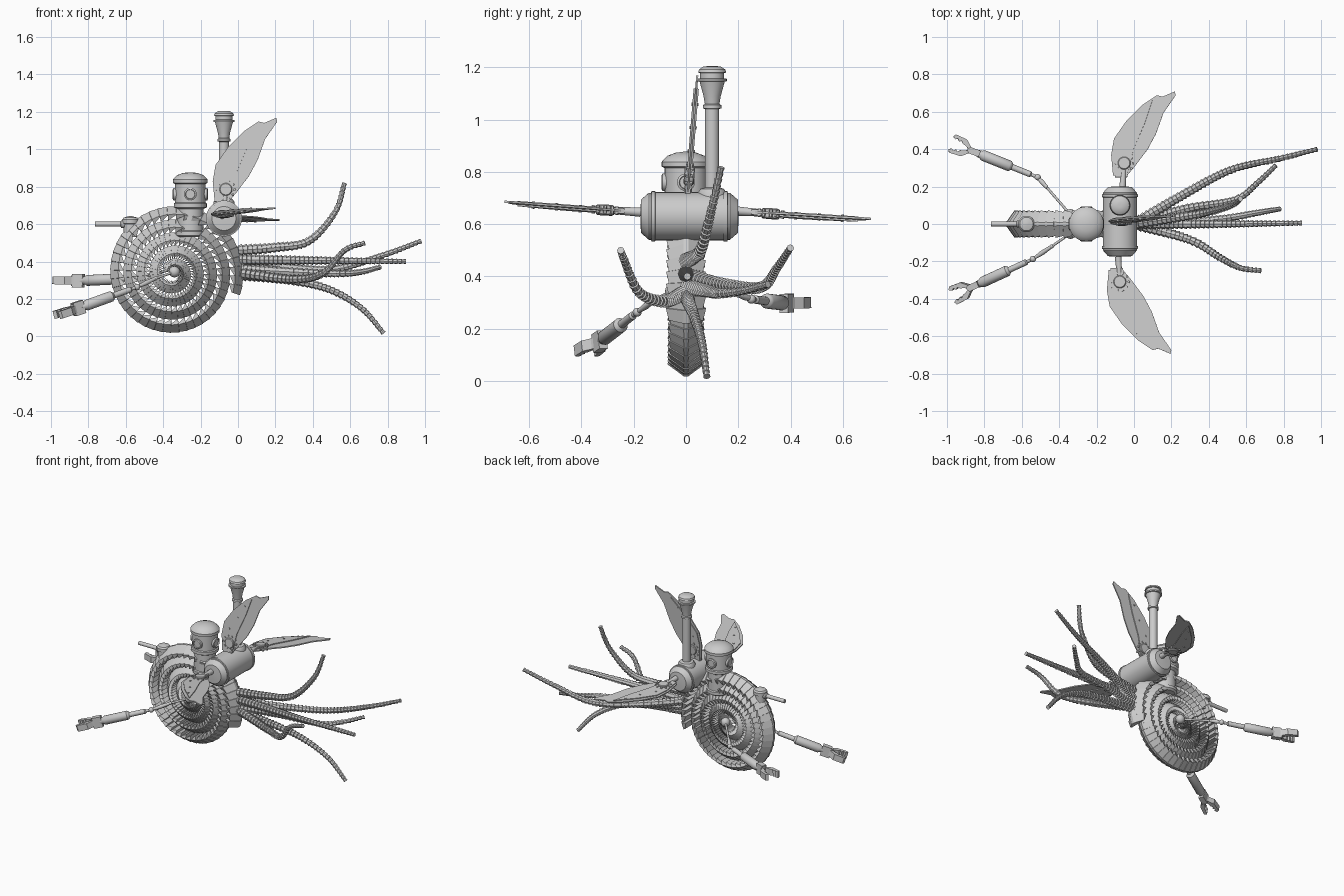
import bpy, bmesh, math
from mathutils import Vector, Matrix

if "Cube" in bpy.data.objects:
    bpy.data.objects.remove(bpy.data.objects["Cube"])

def finish(name, bm, smooth=False):
    bmesh.ops.recalc_face_normals(bm, faces=bm.faces)
    me = bpy.data.meshes.new(name)
    bm.to_mesh(me)
    bm.free()
    ob = bpy.data.objects.new(name, me)
    bpy.context.collection.objects.link(ob)
    if smooth:
        bpy.ops.object.select_all(action='DESELECT')
        ob.select_set(True)
        bpy.context.view_layer.objects.active = ob
        bpy.ops.object.shade_smooth_by_angle(angle=math.radians(35))
    return ob

def loft(name, rings, smooth=False):
    bm = bmesh.new()
    vs = [[bm.verts.new(p) for p in ring] for ring in rings]
    n = len(vs[0])
    for a, b in zip(vs, vs[1:]):
        for i in range(n):
            j = (i + 1) % n
            bm.faces.new((a[i], a[j], b[j], b[i]))
    bm.faces.new(vs[0])
    bm.faces.new(vs[-1])
    return finish(name, bm, smooth)

def circle(p, d, r, n):
    q = Vector(d).to_track_quat('Z', 'Y')
    return [Vector(p) + q @ Vector((r * math.cos(t), r * math.sin(t), 0))
            for t in (2 * math.pi * i / n for i in range(n))]

def lathe(name, profile, loc, axis=(0, 0, 1), n=32):
    axis = Vector(axis).normalized()
    return loft(name, [circle(Vector(loc) + axis * h, axis, r, n) for r, h in profile], True)

def rod(name, p, q, profile, n=16):
    """Lathe whose profile heights run 0..1 from p to q."""
    d = Vector(q) - Vector(p)
    return lathe(name, [(r, h * d.length) for r, h in profile], p, d, n)

def ball(name, loc, r):
    bm = bmesh.new()
    bmesh.ops.create_uvsphere(bm, u_segments=16, v_segments=10, radius=r,
                              matrix=Matrix.Translation(loc))
    return finish(name, bm, True)

def plate(name, pts, thick, origin, u, v):
    u, v = Vector(u).normalized(), Vector(v).normalized()
    w = u.cross(v).normalized() * thick / 2
    base = [Vector(origin) + u * a + v * b for a, b in pts]
    return loft(name, [[p - w for p in base], [p + w for p in base]])

def spline(pts, step):
    P = [Vector(p) for p in pts]
    P = [2 * P[0] - P[1]] + P + [2 * P[-1] - P[-2]]
    out = []
    for i in range(1, len(P) - 2):
        a, b, c, d = P[i - 1:i + 3]
        n = max(2, round((c - b).length / step))
        for k in range(n):
            t = k / n
            out.append(0.5 * (2 * b + (c - a) * t + (2 * a - 5 * b + 4 * c - d) * t * t
                              + (3 * b - a - 3 * c + d) * t ** 3))
    return out + [P[-2]]

# Coiled shell: keeled segments with a saw-tooth step between them
C, PER, TURNS, END = Vector((-0.345, 0, 0.34)), 44, 5, math.radians(-19)
rings = []
for s in range(PER // 2, PER * TURNS):
    for off, sec in ((0, ((0, .010), (.045, .077), (.074, .070))),
                     (.97, ((.003, .009), (.042, .066), (.050, .060)))):
        turn = (s + off) / PER
        ang = END + (TURNS - turn) * 2 * math.pi
        ro = 0.028 + 0.07 * turn
        k, wy = min(1, ro / 0.1), 0.45 + 0.55 * turn / TURNS
        e = Vector((math.cos(ang), 0, math.sin(ang)))
        half = [(d * k, y * wy) for d, y in sec]
        rings.append([C + e * (ro - d) + Vector((0, y, 0)) for d, y in half]
                     + [C + e * (ro - d) - Vector((0, y, 0)) for d, y in reversed(half)])
loft("coiled_shell", rings)

# Tentacles: ribbed tapering tubes
paths = [
    [(0, 0, .46), (.2, .03, .475), (.38, .06, .51), (.52, .10, .665), (.57, .135, .82)],
    [(0, 0, .40), (.27, .16, .365), (.52, .29, .36), (.78, .35, .435), (.98, .40, .51)],
    [(0, 0, .41), (.45, 0, .405), (.90, .005, .40)],
    [(0, 0, .33), (.28, .01, .30), (.49, .03, .25), (.66, .06, .15), (.78, .08, .015)],
    [(0, 0, .34), (.3, -.085, .305), (.46, -.18, .34), (.57, -.235, .46), (.68, -.25, .50)],
    [(0, 0, .36), (.27, .08, .345), (.54, .13, .335), (.66, .22, .345), (.76, .315, .37)],
]
for i, path in enumerate(paths):
    pts = spline(path, 0.024)
    rings = []
    for j in range(len(pts) - 1):
        d = pts[j + 1] - pts[j]
        r = 0.032 - 0.019 * j / len(pts)
        rings += [circle(pts[j], d, r * 0.75, 8), circle(pts[j] + d * 0.9, d, r, 8)]
    loft(f"tentacle_{i + 1}", rings)

# Turret with domed lid and portholes
T = (-0.255, 0, 0)
lathe("turret", [(.065, .53), (.078, .54), (.078, .56), (.07, .565), (.07, .68), (.088, .69),
                 (.088, .71), (.082, .715), (.082, .815), (.093, .82), (.093, .838), (.088, .845),
                 (.07, .862), (.04, .873), (.01, .877)], T)
for i in range(4):
    d = Vector((math.cos(i * math.pi / 2), math.sin(i * math.pi / 2), 0))
    lathe(f"porthole_{i + 1}", [(.034, .06), (.034, .09), (.026, .094), (.024, .086), (.01, .086)],
          Vector(T) + Vector((0, 0, .76)), d, 20)

# Boiler barrel lying across, with bands
B = (-0.075, 0.013, 0.63)
half = [(.097, 0), (.092, .001), (.092, .13), (.096, .131), (.096, .145), (.09, .147), (.09, .155),
        (.064, .185), (.02, .188)][1:]
lathe("boiler", [(r, -h) for r, h in reversed(half)] + half, B, (0, 1, 0), 40)

# Chimney
lathe("chimney", [(.055, .69), (.055, .72), (.045, .735), (.027, .74), (.027, 1.04), (.035, 1.043),
                  (.035, 1.055), (.028, 1.06), (.033, 1.09), (.048, 1.145), (.056, 1.147),
                  (.056, 1.156), (.046, 1.158), (.046, 1.178), (.054, 1.18), (.05, 1.192),
                  (.033, 1.203), (.01, 1.205)], (-0.075, 0.10, 0))

# Wings: thin blade, thicker frame panel and a bolted pivot disc
blade = [(-.05, .09), (-.06, .20), (-.045, .287), (.02, .38), (.11, .47), (.185, .52), (.215, .512),
         (.28, .54), (.285, .52), (.22, .426), (.18, .314), (.135, .23), (.065, .137), (.025, .09)]
frame = [(-.04, .08), (-.048, .2), (-.03, .285), (.05, .385), (.16, .49), (.12, .37), (.06, .23), (.025, .08)]
wings = {"top": ((-.075, 0, .63), (1, 0, 0), (0, .08, 1)),
         "back": ((-.062, .17, .652), (1, 0, .04), (0, 1, -.08)),
         "front": ((-.085, -.155, .645), (1, 0, .04), (0, -1, .055))}
for side, (o, u, v) in wings.items():
    u, v, o = Vector(u).normalized(), Vector(v).normalized(), Vector(o)
    w = u.cross(v)
    plate(f"{side}_wing_blade", blade, .008, o, u, v)
    plate(f"{side}_wing_frame", frame, .02, o, u, v)
    c = o + u * .01 + v * .155
    lathe(f"{side}_wing_pivot", [(.03, -.02), (.034, -.016), (.034, .016), (.03, .02)], c, w, 20)
    rod(f"{side}_wing_stem", o + v * .02, c, [(.018, 0), (.012, 1)])
    for i in range(10):
        a = i * math.pi / 5
        p = c + (u * math.cos(a) + v * math.sin(a)) * .047
        lathe(f"{side}_wing_bolt_{i + 1}", [(.007, -.015), (.007, .015)], p, w, 6)
    for a, b in ((.0, .25), (.06, .34), (.11, .43)):
        lathe(f"{side}_wing_rivet", [(.006, -.014), (.006, .014)], o + u * a + v * b, w, 8)

# Rear valve pot with spout
lathe("valve_pot", [(.036, .53), (.036, .60), (.044, .604), (.044, .625), (.036, .635), (.01, .642)],
      (-0.575, 0, 0), n=24)
rod("spout", (-.57, 0, .60), (-.765, 0, .60), [(.02, 0), (.02, .28), (.013, .3), (.013, 1)])

# Arms: thin links, ball joints, piston forearm and toothed claw
finger = [(0, .008), (.03, .022), (.06, .048), (.125, .052), (.135, .036), (.118, .026), (.108, .034),
          (.095, .022), (.085, .031), (.072, .018), (.055, .014), (.03, 0), (0, 0)]
arms = {"front": [(-.34, -.05, .345), (-.44, -.12, .31), (-.54, -.187, .263), (-.68, -.255, .21),
                  (-.84, -.325, .155), (-.995, -.395, .105)],
        "back": [(-.34, .05, .36), (-.47, .20, .33), (-.515, .25, .313), (-.66, .312, .295),
                 (-.84, .38, .297), (-.995, .44, .30)]}
for side, pts in arms.items():
    P = [Vector(p) for p in pts]
    ball(f"{side}_shoulder", P[0], .03)
    rod(f"{side}_upper_link", P[0], P[1], [(.007, 0), (.007, 1)])
    ball(f"{side}_elbow", P[1], .011)
    rod(f"{side}_lower_link", P[1], P[2], [(.009, 0), (.013, .5), (.007, 1)])
    ball(f"{side}_ball_joint", P[2], .017)
    rod(f"{side}_forearm", P[2], P[4],
        [(.009, 0), (.009, .1), (.016, .12), (.016, .42), (.024, .44), (.029, .46), (.029, .9), (.022, .93), (.018, 1)])
    d = (P[5] - P[4]).normalized()
    s = d.cross(Vector((0, 0, 1))).normalized()
    n = s.cross(d)
    base = P[4] + d * .015
    plate(f"{side}_wrist", [(-.03, -.036), (.03, -.036), (.03, .036), (-.03, .036)], .035,
          base, d, n)
    for k, sg in enumerate((1, -1)):
        plate(f"{side}_claw_finger_{k + 1}", finger, .042, base, d, s * sg)
    lathe(f"{side}_claw_pin", [(.014, -.03), (.014, .03)], base + d * .025, n, 12)
